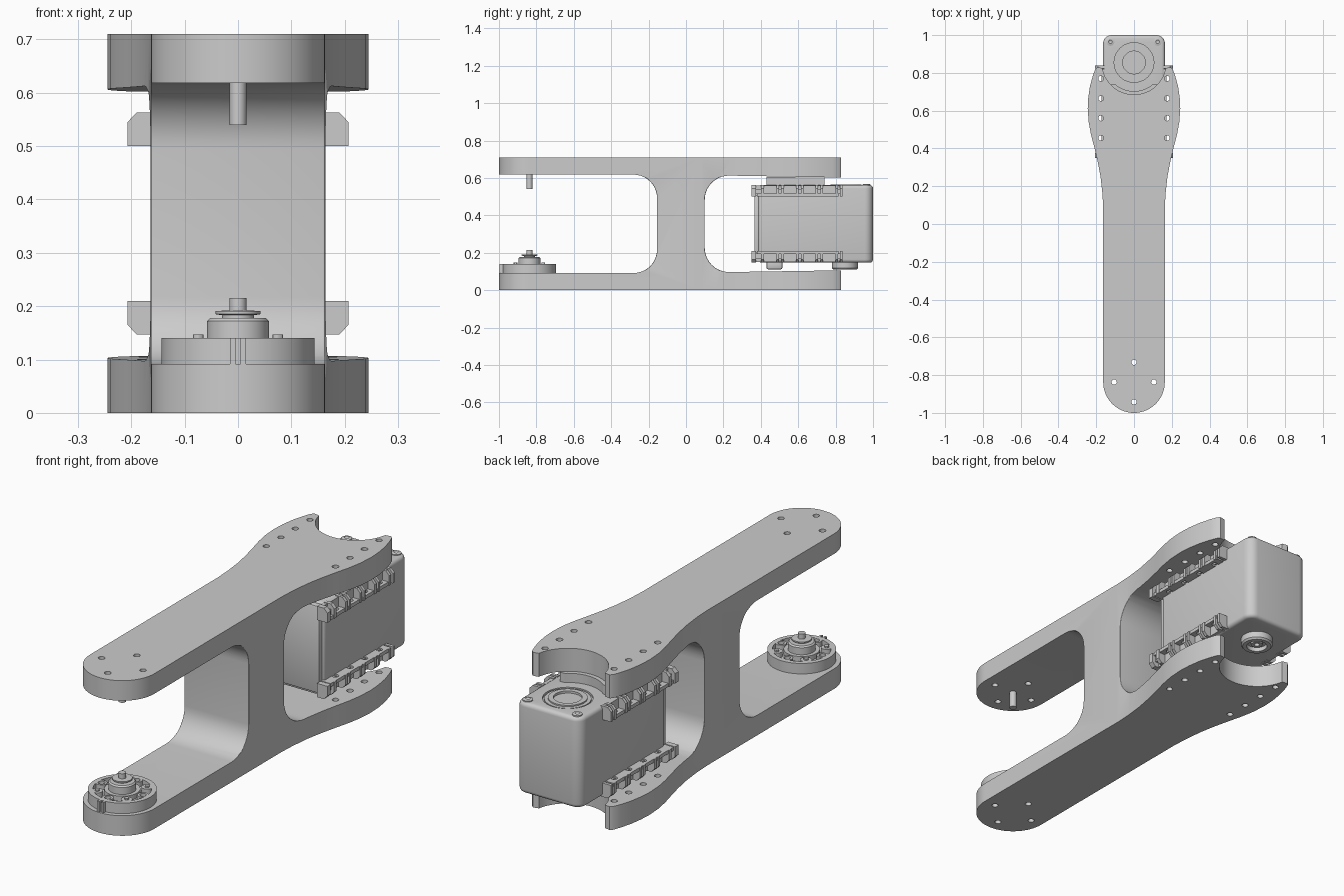
import bpy, bmesh
from math import sin, cos, pi, radians
from mathutils import Vector

if "Cube" in bpy.data.objects:
    bpy.data.objects.remove(bpy.data.objects["Cube"])

GREY = bpy.data.materials.new("plain grey")
GREY.use_nodes = True
GREY.diffuse_color = (0.6, 0.6, 0.6, 1)
GREY.node_tree.nodes["Principled BSDF"].inputs["Base Color"].default_value = (0.6, 0.6, 0.6, 1)
parts = []


def finish(name, bm):
    bmesh.ops.recalc_face_normals(bm, faces=bm.faces)
    me = bpy.data.meshes.new(name)
    bm.to_mesh(me)
    bm.free()
    me.materials.append(GREY)
    ob = bpy.data.objects.new(name, me)
    bpy.context.collection.objects.link(ob)
    parts.append(ob)
    return ob


def add_prism(bm, pts, lo, hi, axis="z"):
    """Extrude a 2D outline: (x, y) along z, (y, z) along x."""
    place = (lambda p, h: (p[0], p[1], h)) if axis == "z" else (lambda p, h: (h, p[0], p[1]))
    a = [bm.verts.new(place(p, lo)) for p in pts]
    b = [bm.verts.new(place(p, hi)) for p in pts]
    bm.faces.new(a)
    bm.faces.new(b)
    for i in range(len(pts)):
        j = (i + 1) % len(pts)
        bm.faces.new((a[i], a[j], b[j], b[i]))


def rect(x0, x1, y0, y1):
    return [(x0, y0), (x1, y0), (x1, y1), (x0, y1)]


def arc(cx, cy, r, a0, a1, n):
    return [(cx + r * cos(radians(a0 + (a1 - a0) * i / n)),
             cy + r * sin(radians(a0 + (a1 - a0) * i / n))) for i in range(n + 1)]


def circle(cx, cy, r, n=32):
    return arc(cx, cy, r, 0, 360, n)[:-1]


def fillet(pts, radii, n=10):
    """Round the corners of a polygon, one radius per corner."""
    out = []
    for i, (p, r) in enumerate(zip(pts, radii)):
        p = Vector(p)
        if r == 0:
            out.append(tuple(p))
            continue
        d0 = (Vector(pts[i - 1]) - p).normalized()
        d1 = (Vector(pts[(i + 1) % len(pts)]) - p).normalized()
        half = d0.angle(d1) / 2
        tan_len = r * cos(half) / sin(half)
        centre = p + (d0 + d1).normalized() * r / sin(half)
        s = (p + d0 * tan_len - centre).normalized()
        e = (p + d1 * tan_len - centre).normalized()
        out += [tuple(centre + r * s.slerp(e, k / n)) for k in range(n + 1)]
    return out


def prism(name, pts, lo, hi, axis="z"):
    bm = bmesh.new()
    add_prism(bm, pts, lo, hi, axis)
    return finish(name, bm)


def lathe(name, profile, cx, cy, n=48):
    """Spin a closed (radius, z) profile round a vertical axis."""
    bm = bmesh.new()
    vs = [bm.verts.new((cx + r, cy, z)) for r, z in profile]
    es = [bm.edges.new((vs[i - 1], vs[i])) for i in range(1, len(vs))]
    bmesh.ops.spin(bm, geom=vs + es, cent=(cx, cy, 0), axis=(0, 0, 1), angle=2 * pi,
                   steps=n, use_merge=True)
    bmesh.ops.remove_doubles(bm, verts=bm.verts, dist=1e-5)
    return finish(name, bm)


def bake(ob):
    me = bpy.data.meshes.new_from_object(ob.evaluated_get(bpy.context.evaluated_depsgraph_get()))
    ob.modifiers.clear()
    ob.data = me


def cut(ob, cutter, keep=False):
    m = ob.modifiers.new("cut", "BOOLEAN")
    m.operation, m.solver, m.object = "DIFFERENCE", "EXACT", cutter
    bake(ob)
    if not keep:
        parts.remove(cutter)
        bpy.data.objects.remove(cutter)


def bevel(ob, width, segments=4, angle=40):
    m = ob.modifiers.new("bevel", "BEVEL")
    m.width, m.segments, m.angle_limit = width, segments, radians(angle)
    bake(ob)


# Screw hole cutter shared by the frame, horn and side brackets
PIVOT, MOTOR_Y = -0.837, 0.855
bm = bmesh.new()
horn_holes = [(0.105 * cos(k * pi / 2), PIVOT + 0.105 * sin(k * pi / 2)) for k in range(4)]
side_holes = [(s * 0.175, y) for s in (-1, 1) for y in (0.455, 0.56, 0.665, 0.77)]
for x, y in horn_holes + side_holes:
    add_prism(bm, circle(x, y, 0.014, 16), -0.1, 0.9)
holes = finish("hole_cutter", bm)

# Link frame: flared outline, round front end and a round notch at the back
flare = [(0.163, 0.08), (0.167, 0.16), (0.177, 0.25), (0.192, 0.33), (0.21, 0.405), (0.228, 0.475),
         (0.24, 0.54), (0.245, 0.61), (0.242, 0.67), (0.233, 0.73), (0.218, 0.785),
         (0.205, 0.82), (0.194, 0.83), (0.18, 0.828)]
outline = (arc(0, PIVOT, 0.163, 180, 360, 32) + flare
           + arc(0, MOTOR_Y, 0.17, -10, -170, 28) + [(-x, y) for x, y in reversed(flare)])
frame = prism("link_frame", outline, 0, 0.71)
front = fillet([(-1.2, 0.092), (-0.155, 0.092), (-0.155, 0.618), (-1.2, 0.618)], (0, 0.125, 0.125, 0))
back = fillet([(0.1, 0.095), (1.2, 0.112), (1.2, 0.596), (0.1, 0.615)], (0.13, 0, 0, 0.13))
cut(frame, prism("front_pocket", front, -0.5, 0.5, "x"))
cut(frame, prism("back_pocket", back, -0.5, 0.5, "x"))

# Soften the upright edges of the central web
bm = bmesh.new()
bm.from_mesh(frame.data)
edges = [e for e in bm.edges if len(e.link_faces) == 2 and e.calc_face_angle(0) > 0.8
         and all(0.1 < v.co.z < 0.61 and -0.27 < v.co.y < 0.22 and abs(v.co.x) > 0.15 for v in e.verts)]
bmesh.ops.bevel(bm, geom=edges, offset=0.022, segments=4, profile=0.5, affect="EDGES", clamp_overlap=True)
bm.to_mesh(frame.data)
bm.free()
cut(frame, holes, True)

# Upper pivot pin
prism("upper_pin", circle(0, PIVOT, 0.016, 20), 0.54, 0.63)

# Servo horn: rimmed wheel, hub, flange and spindle in one turned piece
horn = lathe("servo_horn", [(0, 0.09), (0.143, 0.09), (0.143, 0.14), (0.122, 0.14), (0.122, 0.118),
                            (0.075, 0.118), (0.075, 0.14), (0.058, 0.14), (0.058, 0.172), (0.052, 0.178),
                            (0.03, 0.178), (0.03, 0.183), (0.042, 0.185), (0.042, 0.191), (0.016, 0.192),
                            (0.016, 0.215), (0, 0.215)], 0, PIVOT)
cut(horn, holes, True)
for s in (-1, 1):
    prism("horn_index_tab", rect(s * 0.01 - 0.005, s * 0.01 + 0.005, -0.997, -0.955), 0.09, 0.14)
for k in range(8):
    a = k * pi / 4
    x, y = 0.105 * cos(a), PIVOT + 0.105 * sin(a)
    pad = prism("horn_pad", circle(x, y, 0.024, 20), 0.1, 0.14)
    if k % 2 == 0:
        cut(pad, holes, True)
    else:
        prism("horn_screw", circle(x, y, 0.01, 12), 0.13, 0.147)

# Motor housing with rounded back corners and a front cover
body = prism("motor_body", fillet(rect(-0.164, 0.164, 0.385, 1.0), (0, 0, 0.045, 0.045), 6), 0.147, 0.562)
bevel(body, 0.018, 4, 50)
cut(body, prism("dial_recess", circle(0, MOTOR_Y, 0.105, 48), 0.553, 0.6))
cover = prism("motor_front_cover", rect(-0.155, 0.155, 0.365, 0.40), 0.155, 0.555)
bevel(cover, 0.008, 2)

# Output dial on top, end boss underneath
lathe("output_dial", [(0, 0.54), (0.098, 0.54), (0.098, 0.56), (0.082, 0.56), (0.082, 0.566),
                      (0.06, 0.566), (0.06, 0.556), (0, 0.556)], 0, MOTOR_Y)
lathe("lower_boss", [(0, 0.16), (0.07, 0.16), (0.07, 0.118), (0.063, 0.11), (0.045, 0.11),
                     (0.045, 0.13), (0.025, 0.13), (0.025, 0.118), (0.012, 0.118), (0.012, 0.135),
                     (0, 0.135)], 0, MOTOR_Y - 0.005)
for s in (-1, 1):
    lathe("corner_screw", [(0, 0.54), (0.022, 0.54), (0.022, 0.566), (0.01, 0.569), (0, 0.562)],
          s * 0.125, 0.965, 20)

# Raised step under the top plate and connector block under the motor
step = [(-0.12, 0.43), (0.12, 0.43), (0.12, 0.74)] + arc(0, MOTOR_Y, 0.152, -50, -130, 16) + [(-0.12, 0.74)]
prism("motor_top_step", step, 0.555, 0.604)
connector = prism("motor_connector", rect(-0.1, 0.1, 0.43, 0.515), 0.112, 0.16)
bevel(connector, 0.008, 2)

# Slotted mounting brackets along both sides, top and bottom
for side in (-1, 1):
    for top in (True, False):
        def z(v):
            return v if top else 0.71 - v
        name = ("left" if side > 0 else "right") + ("_upper" if top else "_lower")
        shelf = prism(name + "_bracket", rect(*sorted((side * 0.155, side * 0.203)), 0.38, 0.815),
                      *sorted((z(0.50), z(0.516))))
        cut(shelf, holes, True)
        prism(name + "_bracket_rail", rect(*sorted((side * 0.155, side * 0.172)), 0.355, 0.82),
              *sorted((z(0.505), z(0.56))))
        bm = bmesh.new()
        rib = [(0.155, 0.5), (0.207, 0.5), (0.207, 0.545), (0.19, 0.563), (0.155, 0.563)]
        for i in range(5):
            y = 0.40 + 0.105 * i
            ribs = [(y - 0.022, y - 0.008), (y + 0.004, y + 0.018)] if i else [(0.35, 0.375), (0.40, 0.418)]
            for y0, y1 in ribs:
                new = set(bm.verts)
                add_prism(bm, [(side * x, z(h)) for x, h in rib], y0, y1)
                for v in set(bm.verts) - new:
                    v.co = (v.co.x, v.co.z, v.co.y)
            add_prism(bm, rect(*sorted((side * 0.165, side * 0.19)), ribs[0][0], ribs[1][1]),
                      *sorted((z(0.515), z(0.54))))
        finish(name + "_bracket_ribs", bm)

parts.remove(holes)
bpy.data.objects.remove(holes)

# Smooth curved surfaces, keep hard edges
bpy.ops.object.select_all(action="DESELECT")
for ob in parts:
    ob.select_set(True)
bpy.context.view_layer.objects.active = frame
bpy.ops.object.shade_smooth_by_angle(angle=radians(30))
